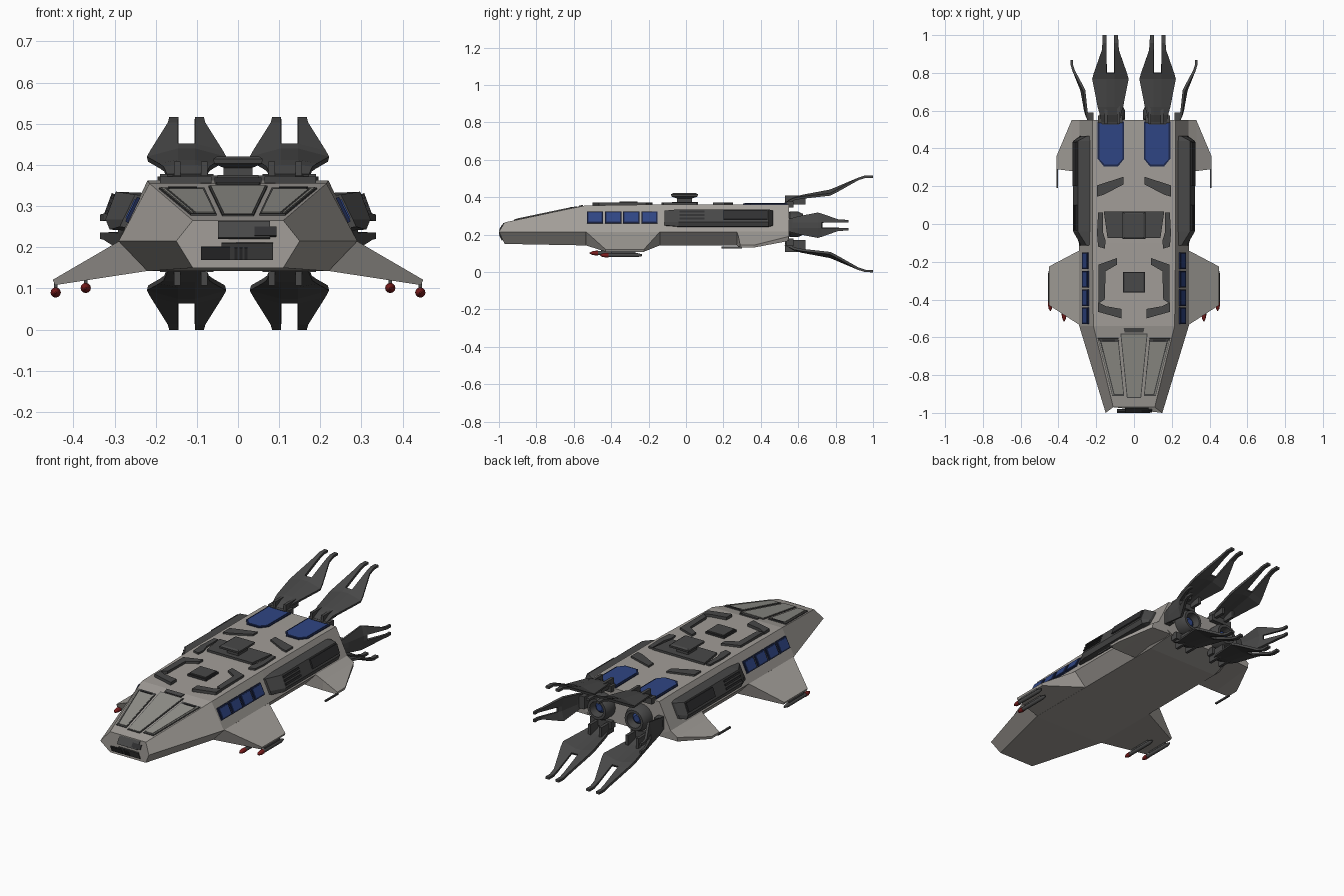
import bpy, bmesh, math
from mathutils import Matrix, Vector

if "Cube" in bpy.data.objects:
    bpy.data.objects.remove(bpy.data.objects["Cube"])

def material(name, rgb):
    m = bpy.data.materials.new(name)
    m.diffuse_color = (*rgb, 1)
    m.use_nodes = True
    m.node_tree.nodes["Principled BSDF"].inputs["Base Color"].default_value = m.diffuse_color
    return m

HULL = material("warm grey hull", (.36, .34, .315))
PANEL = material("nose panel grey", (.29, .285, .26))
DARK = material("dark grey metal", (.065, .065, .065))
BLACK = material("charcoal", (.03, .03, .032))
BLUE = material("blue glass", (.028, .06, .23))
NAVY = material("navy frame", (.012, .02, .07))
RED = material("red warhead", (.2, .012, .012))

def add(name, verts, faces, mat, mirror=True, solid=0):
    me = bpy.data.meshes.new(name)
    me.from_pydata([tuple(v) for v in verts], [], faces)
    bm = bmesh.new()
    bm.from_mesh(me)
    bmesh.ops.recalc_face_normals(bm, faces=bm.faces)
    bm.to_mesh(me)
    bm.free()
    me.materials.append(mat)
    ob = bpy.data.objects.new(name, me)
    bpy.context.collection.objects.link(ob)
    if solid:
        s = ob.modifiers.new("thickness", 'SOLIDIFY')
        s.thickness, s.offset = solid, 0
    if mirror:
        ob.modifiers.new("mirror", 'MIRROR')
    return ob

def loft(name, rings, mat, mirror=True):
    n = len(rings[0])
    faces = [(r*n+i, r*n+(i+1) % n, (r+1)*n+(i+1) % n, (r+1)*n+i)
             for r in range(len(rings)-1) for i in range(n)]
    faces += [tuple(range(n)), tuple(range((len(rings)-1)*n, len(rings)*n))]
    return add(name, [v for r in rings for v in r], faces, mat, mirror)

def prism(name, poly, z0, z1, mat, mirror=True):
    return loft(name, [[(x, y, z) for x, y in poly] for z in (z0, z1)], mat, mirror)

def block(name, x0, x1, y0, y1, z0, z1, mat, mirror=True):
    return prism(name, [(x0, y0), (x1, y0), (x1, y1), (x0, y1)], z0, z1, mat, mirror)

def plate(name, pts, mat, thick=.008, mirror=True):
    return add(name, pts, [tuple(range(len(pts)))], mat, mirror, thick)

def lathe_y(name, x, z, prof, mat, n=20):
    # turned part about an axis along y, profile = (y, radius)
    rings = [[(x+r*math.cos(2*math.pi*i/n), y, z+r*math.sin(2*math.pi*i/n))
              for i in range(n)] for y, r in prof]
    ob = loft(name, rings, mat)
    ob.data.shade_smooth()
    ob.data.set_sharp_from_angle(angle=math.radians(35))
    return ob

# hull: six-sided sections, nose to stern
def section(top, mid, bot):
    half = [top, mid, bot]
    return half + [(-x, y, z) for x, y, z in reversed(half)]

loft("hull", [
    section((.11, -.97, .265), (.15, -1, .215), (.11, -.97, .15)),
    section((.215, -.54, .355), (.29, -.54, .215), (.22, -.54, .142)),
    section((.22, -.1, .362), (.29, -.1, .215), (.22, -.1, .142)),
    section((.22, .40, .362), (.29, .40, .215), (.22, .40, .142)),
    section((.22, .55, .36), (.29, .55, .215), (.2, .55, .17))], HULL, False)

# front wings and rear fins: thick roots tapering to the tip
loft("front_wing", [
    [(.28, -.54, .22), (.28, -.135, .22), (.21, -.135, .144), (.21, -.54, .144)],
    [(.45, -.43, .121), (.45, -.225, .121), (.445, -.225, .108), (.445, -.43, .108)]], HULL)
loft("rear_fin", [
    [(.28, .27, .222), (.28, .55, .222), (.21, .55, .168), (.21, .27, .143)],
    [(.33, .28, .19), (.33, .55, .19), (.33, .545, .165), (.33, .28, .135)],
    [(.41, .29, .143), (.41, .36, .143), (.408, .36, .13), (.408, .29, .13)]], HULL)
block("fin_spike", .402, .411, .19, .30, .126, .135, DARK)

# missiles under the wings
for i, (x, y, z) in enumerate([(.443, -.46, .09), (.37, -.515, .101)]):
    lathe_y(f"missile_tip_{i}", x, z,
            [(y, .002), (y+.012, .009), (y+.03, .0125), (y+.045, .0125)], RED, 12)
    lathe_y(f"launcher_{i}", x, z,
            [(y+.045, .011), (y+.2, .011), (y+.225, .005)], DARK, 12)
    block(f"pylon_{i}", x-.004, x+.004, y+.06, y+.19, z, z+.03, DARK)

# side windows on the sloping upper flank
def flank(y, z, off):
    return (.29 - (z-.215)*.48 + off, y, z + off*.45)

def flank_plate(name, y0, y1, z0, z1, off, mat):
    plate(name, [flank(y0, z0, off), flank(y1, z0, off),
                 flank(y1, z1, off), flank(y0, z1, off)], mat)

for i in range(4):
    y = -.53 + i*.097
    flank_plate(f"window_frame_{i}", y, y+.087, .26, .32, .002, NAVY)
    flank_plate(f"window_glass_{i}", y+.008, y+.079, .267, .313, .005, BLUE)

# side pods with grille and raised cover
pod = [(.225, .332), (.297, .335), (.322, .268), (.312, .243), (.265, .24)]
nose = [(.225, .325), (.25, .328), (.279, .268), (.287, .25), (.265, .246)]
loft("side_pod", [[(x, y, z) for x, z in p]
                  for p, y in ((nose, -.115), (pod, -.04), (pod, .44), (nose, .465))], DARK)

def pod_plate(name, y0, y1, a, b, mat, thick=.008):
    p = [(.30 + .025*t + .001, .335 - .067*t) for t in (a, b)]
    plate(name, [(p[0][0]-.002, y0, p[0][1]), (p[0][0]-.002, y1, p[0][1]),
                 (p[1][0]-.002, y1, p[1][1]), (p[1][0]-.002, y0, p[1][1])], mat, thick)

pod_plate("pod_cover", .2, .435, .08, .8, BLACK, .012)
for i in range(3):
    pod_plate(f"pod_grille_{i}", -.035, .1, .12+i*.28, .26+i*.28, BLACK)

# roof armour brackets
brackets = {
    "front_corner": [(.09, -.18), (.09, -.215), (.15, -.25), (.155, -.40), (.187, -.42), (.187, -.215)],
    "front_bar": [(.065, -.5), (.065, -.45), (.15, -.435), (.19, -.415), (.19, -.465)],
    "rear_bar": [(.055, .25), (.055, .21), (.16, .155), (.195, .145), (.195, .205)],
    "mid_bar": [(.165, .06), (.165, -.04), (.15, -.09), (.155, -.13), (.19, -.12), (.196, -.05), (.19, .06)],
}
for name, poly in brackets.items():
    prism("roof_" + name, poly, .35, .372, DARK)
block("roof_hatch_rim", -.057, .057, -.363, -.253, .35, .37, BLACK, False)
block("roof_hatch", -.05, .05, -.356, -.26, .35, .376, DARK, False)

# turret on the roof
prism("turret_base", [(-.16, .065), (.16, .065), (.14, -.075), (-.14, -.075)], .35, .374, DARK, False)
loft("turret", [[(-a, -.008-b, z), (a, -.008-b, z), (a, -.008+b, z), (-a, -.008+b, z)]
                for a, b, z in ((.035, .04, .37), (.035, .04, .393), (.058, .07, .403),
                                (.06, .072, .415), (.05, .062, .421))], DARK, False)

# blue roof panels over the engines
def engine_panel(name, g, z, mat):
    prism(name, [(.052+g, .542-g), (.192-g, .542-g), (.192-g, .345), (.16-g/2, .305+g),
                 (.084+g/2, .305+g), (.052+g, .345)], .355, z, mat)

engine_panel("engine_panel_frame", 0, .366, NAVY)
engine_panel("engine_panel", .009, .37, BLUE)

# nose deck panels
def deck(x, y, off):
    return (x, y, .265 + (y+.97)*.2093 + off)

def deck_plate(name, pts, off, mat, mirror=True):
    plate(name, [deck(x, y, off) for x, y in pts], mat, .006, mirror)

deck_plate("deck_centre_frame", [(-.072, -.58), (.072, -.58), (.038, -.92), (-.038, -.92)], .001, DARK, False)
deck_plate("deck_centre", [(-.067, -.585), (.067, -.585), (.034, -.915), (-.034, -.915)], .003, PANEL, False)
deck_plate("deck_side_frame", [(.082, -.605), (.192, -.605), (.115, -.91), (.052, -.91)], .001, DARK)
deck_plate("deck_side", [(.085, -.625), (.172, -.625), (.103, -.9), (.057, -.9)], .003, PANEL)
deck_plate("deck_rail", [(.187, -.615), (.18, -.615), (.108, -.905), (.113, -.905)], .004, PANEL)
deck_plate("deck_vent", [(-.055, -.55), (.055, -.55), (.05, -.575), (-.05, -.575)], .003, DARK, False)
deck_plate("deck_slot", [(.1, -.612), (.17, -.612), (.165, -.622), (.1, -.622)], .005, BLACK)

# sensor plates on the nose face
def nose_plate(name, x0, x1, z0, z1, mat, off=.001):
    pts = [(x, -1 + abs(z-.215)*(.6 if z > .215 else .46) - off, z)
           for x, z in ((x0, z0), (x1, z0), (x1, z1), (x0, z1))]
    plate(name, pts, mat, .006, False)

nose_plate("nose_grille_upper", -.048, .078, .222, .262, DARK)
nose_plate("nose_sensor_upper", .04, .094, .227, .249, BLACK, .003)
nose_plate("nose_grille_lower", -.04, .085, .17, .21, DARK)
nose_plate("nose_sensor_lower", -.09, -.02, .17, .201, BLACK, .003)
for i in range(3):
    nose_plate(f"nose_slot_{i}", -.008+i*.012, -.001+i*.012, .17, .2, BLACK, .004)

# engine nozzles
lathe_y("nozzle", .115, .255, [(.54, .05), (.555, .068), (.6, .068), (.625, .056),
                               (.625, .042), (.575, .034), (.57, .01)], DARK, 24)
lathe_y("nozzle_core", .115, .255, [(.56, .03), (.59, .03), (.6, .018)], BLUE, 16)

# claw fins: folded plates ending in two prongs
STATIONS = [(-.02, .045, -.005), (.03, .055, .022), (.07, .066, .034), (.22, .095, .062),
            (.25, .087, .074), (.37, .045, .125), (.41, .042, .138), (.45, .041, .138)]

def claw(name, place):
    verts, faces = [], []
    for s, w, h in STATIONS:
        droop = .02 * min(1, max(0, w-.045)/.05)
        verts += [place(s, u, h-d) for u, d in ((-w, droop), (-.02, 0), (.02, 0), (w, droop))]
    for r in range(len(STATIONS)-1):
        for c in (0, 1, 2):
            if c != 1 or r < 4:
                faces.append((4*r+c, 4*r+c+1, 4*r+c+5, 4*r+c+4))
    add(name, verts, faces, DARK, True, .013)

claw("upper_claw", lambda s, u, h: (.125+u, .55+s, .372+h))
claw("lower_claw", lambda s, u, h: (.125+u, .55+s, .143-h))
claw("side_claw", lambda s, u, h: (.235+h*.68, .55+s*.71, .25+u*.7))

# claw hinges
for x in (.082, .148):
    block("upper_hinge", x-.008, x+.008, .53, .64, .362, .408, DARK)
    block("lower_hinge", x-.008, x+.008, .53, .64, .107, .17, DARK)
block("upper_hinge_bar", .06, .19, .535, .575, .345, .378, DARK)
block("lower_hinge_bar", .06, .19, .535, .575, .14, .18, DARK)
block("side_hinge", .215, .25, .535, .59, .215, .285, DARK)
